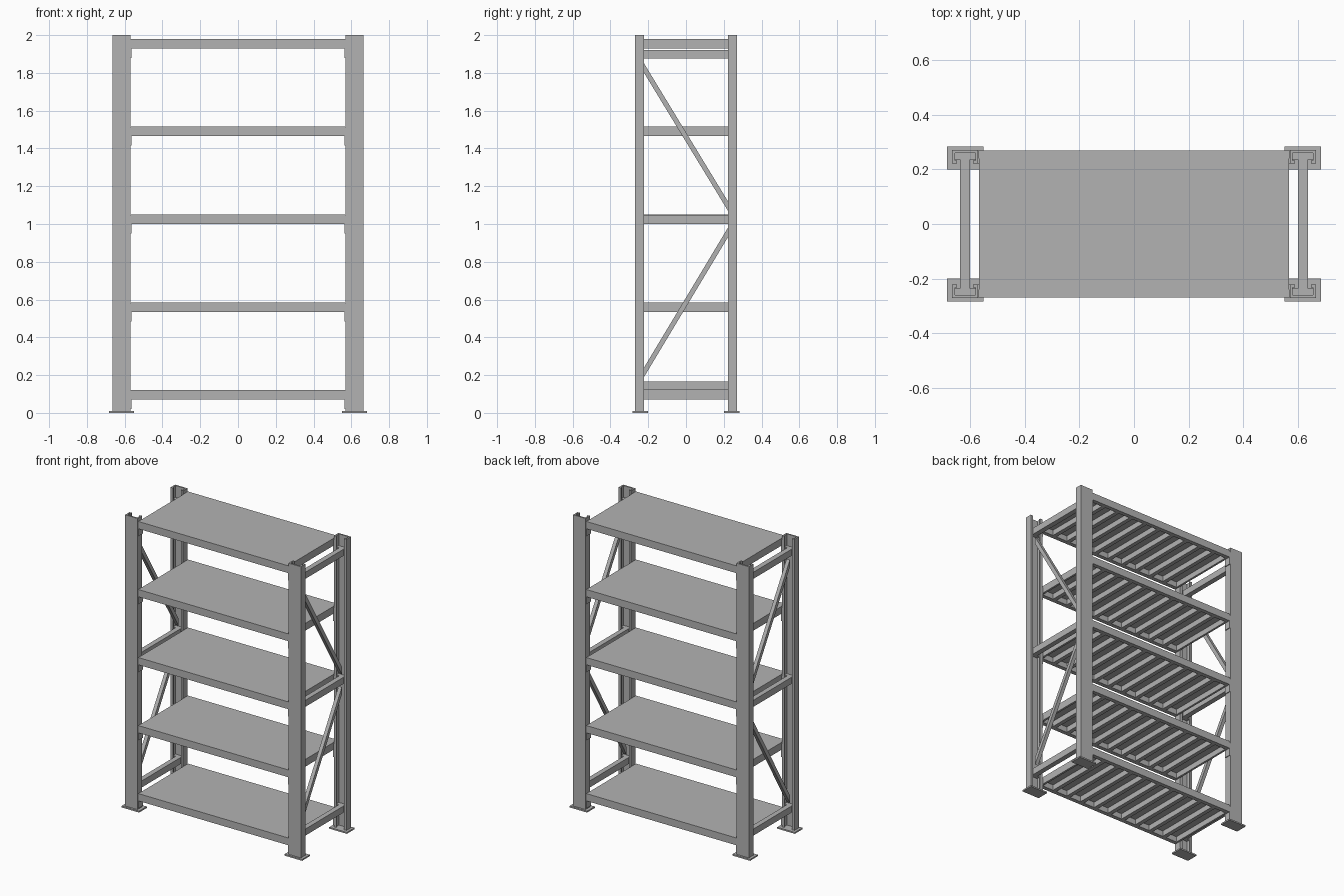
import bpy, bmesh
from mathutils import Vector

cube = bpy.data.objects.get("Cube")
if cube:
    bpy.data.objects.remove(cube, do_unlink=True)

grey = bpy.data.materials.new("steel_grey")
grey.use_nodes = True
colour = (0.45, 0.45, 0.45, 1)
grey.diffuse_color = colour
grey.node_tree.nodes["Principled BSDF"].inputs["Base Color"].default_value = colour


def finish(name, bm):
    bmesh.ops.recalc_face_normals(bm, faces=bm.faces)
    mesh = bpy.data.meshes.new(name)
    bm.to_mesh(mesh)
    bm.free()
    mesh.materials.append(grey)
    obj = bpy.data.objects.new(name, mesh)
    bpy.context.collection.objects.link(obj)
    return obj


def box(name, x, y, z):
    """Box from three (low, high) ranges."""
    bm = bmesh.new()
    bmesh.ops.create_cube(bm, size=1)
    for v in bm.verts:
        v.co = [sum(r) / 2 + c * abs(r[1] - r[0]) for r, c in zip((x, y, z), v.co)]
    return finish(name, bm)


def extrude(name, points, direction):
    """Prism from a closed outline."""
    bm = bmesh.new()
    face = bm.faces.new([bm.verts.new(p) for p in points])
    res = bmesh.ops.extrude_face_region(bm, geom=[face])
    moved = [v for v in res["geom"] if isinstance(v, bmesh.types.BMVert)]
    bmesh.ops.translate(bm, verts=moved, vec=direction)
    return finish(name, bm)


def side_range(s, a, b):
    return tuple(sorted((s * a, s * b)))


SHELVES = [0.12 + 0.465 * i for i in range(5)]
BRACES = [0.12, 1.0, 1.875]
X_IN, X_OUT, Y_IN, Y_OUT, T = 0.57, 0.665, 0.222, 0.27, 0.01
LIP = 0.018

# Corner posts: lipped channels open towards the middle, on foot plates
outline = [(X_IN, Y_OUT), (X_OUT, Y_OUT), (X_OUT, Y_IN), (X_OUT - LIP, Y_IN),
           (X_OUT - LIP, Y_IN + T), (X_OUT - T, Y_IN + T),
           (X_OUT - T, Y_OUT - T), (X_IN + T, Y_OUT - T),
           (X_IN + T, Y_IN + T), (X_IN + LIP, Y_IN + T),
           (X_IN + LIP, Y_IN), (X_IN, Y_IN)]
for sx, xname in ((1, "left"), (-1, "right")):
    for sy, yname in ((-1, "front"), (1, "back")):
        tag = f"{yname}_{xname}"
        extrude(f"post_{tag}", [(sx * x, sy * y, 0) for x, y in outline], (0, 0, 2))
        box(f"foot_plate_{tag}", side_range(sx, 0.55, 0.683),
            side_range(sy, 0.2, 0.283), (0, 0.01))
        # Beam end connectors on the inner flange
        for i, top in enumerate(SHELVES):
            box(f"connector_{tag}_{i}", side_range(sx, 0.564, 0.572),
                side_range(sy, Y_IN, 0.268), (top - 0.1, top - 0.01))
        # Brackets that hold the braces inside the post
        for i, z in enumerate(BRACES):
            box(f"brace_bracket_{tag}_{i}", side_range(sx, X_IN + T, X_OUT - T),
                side_range(sy, 0.235, Y_OUT - T), (z, z + 0.045))

    # Horizontal braces
    for i, z in enumerate(BRACES):
        box(f"brace_{xname}_{i}", side_range(sx, 0.6, 0.635), (-0.24, 0.24),
            (z, z + 0.045))
    # Diagonal braces
    for part, z0, z1 in (("lower", 0.19, 0.93), ("upper", 1.8, 1.07)):
        a, b = (-0.222, z0), (0.222, z1)
        pts = [(sx * 0.605, *a), (sx * 0.605, *b),
               (sx * 0.605, b[0], b[1] + 0.05), (sx * 0.605, a[0], a[1] + 0.05)]
        extrude(f"diagonal_{part}_{xname}", pts, (sx * 0.025, 0, 0))

# Shelves: two beams carrying a deck of folded panels
PANELS = 10
PITCH = 2 * 0.566 / PANELS
for i, top in enumerate(SHELVES):
    for s, yname in ((-1, "front"), (1, "back")):
        box(f"beam_{yname}_{i}", (-0.568, 0.568), side_range(s, 0.24, 0.268),
            (top - 0.05, top - 0.002))
    box(f"deck_{i}", (-0.566, 0.566), (-0.268, 0.268), (top - 0.008, top))
    for k in range(PANELS):
        x0 = -0.566 + k * PITCH
        x1 = x0 + PITCH
        low, high = top - 0.05, top - 0.006
        pts = [(x0, high), (x0, low), (x0 + 0.014, low), (x0 + 0.014, high - 0.006),
               (x1 - 0.014, high - 0.006), (x1 - 0.014, low), (x1, low), (x1, high)]
        extrude(f"panel_{i}_{k}", [(x, -0.24, z) for x, z in pts], (0, 0.48, 0))
